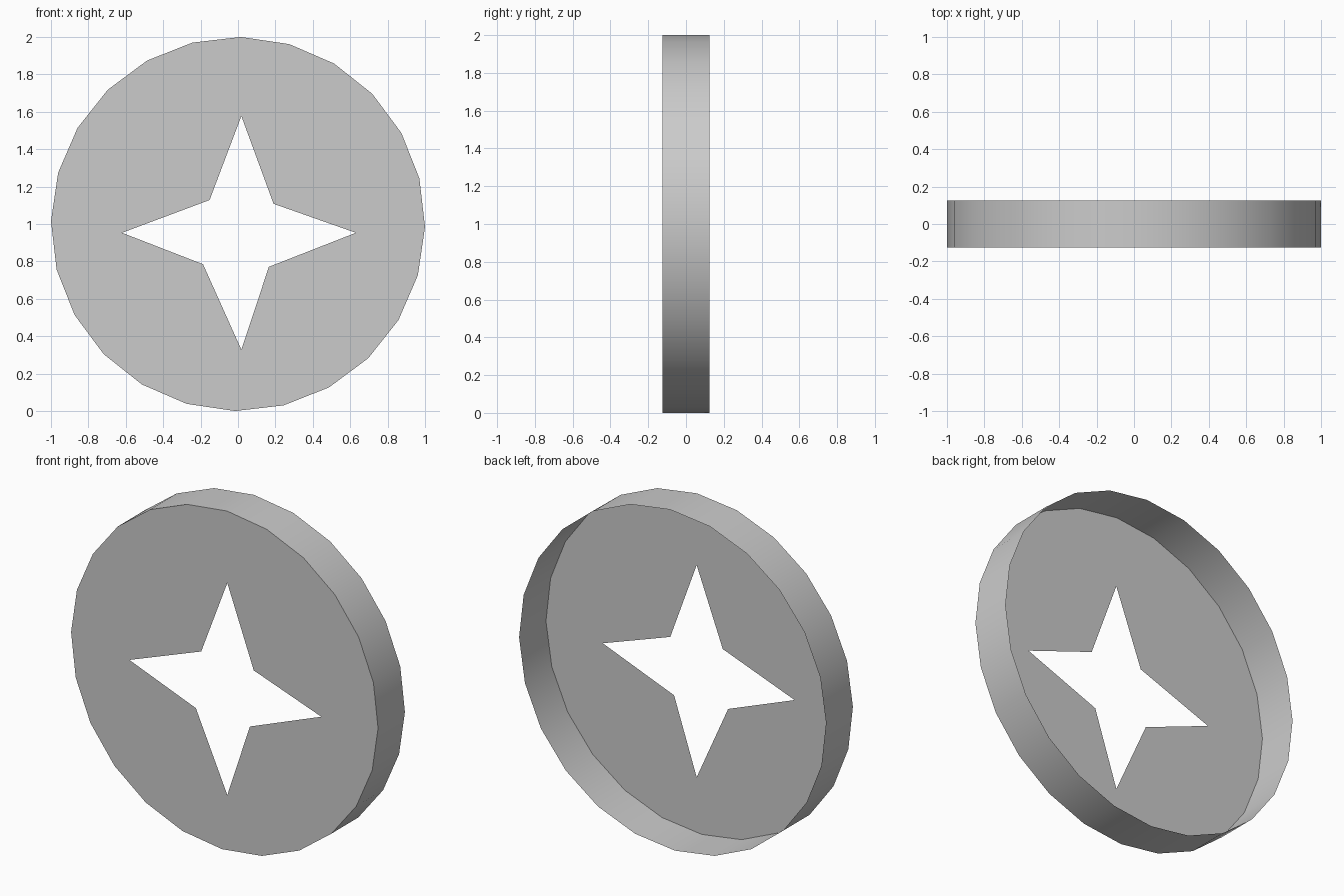
import bpy, bmesh
from math import sin, cos, radians

if "Cube" in bpy.data.objects:
    bpy.data.objects.remove(bpy.data.objects["Cube"])

SIDES, THICK, TILT = 24, 0.25, radians(0.9)

# Outer rim and four-pointed opening, both clockwise from the top (x, z)
rim = [(sin(radians(15 * i) + TILT), 1 + cos(radians(15 * i) + TILT)) for i in range(SIDES)]
star = [(0.018, 1.577), (0.19, 1.108), (0.63, 0.953), (0.165, 0.771),
        (0.018, 0.328), (-0.187, 0.785), (-0.62, 0.953), (-0.152, 1.128)]

bm = bmesh.new()


def ring(points, y):
    return [bm.verts.new((x, y, z)) for x, z in points]


front = ring(rim, -THICK / 2)
back = ring(rim, THICK / 2)
inner = ring(star, -THICK / 2)

# Front plate around the star opening, one sector per star edge (the back is open)
for k in range(8):
    loop = [inner[k]] + [front[(3 * k + j) % SIDES] for j in range(4)] + [inner[(k + 1) % 8]]
    bm.faces.new(loop[::-1])

# Outer edge band
for i in range(SIDES):
    j = (i + 1) % SIDES
    bm.faces.new((front[i], front[j], back[j], back[i]))

mesh = bpy.data.meshes.new("star_disc")
bm.to_mesh(mesh)
bm.free()
disc = bpy.data.objects.new("star_disc", mesh)
bpy.context.collection.objects.link(disc)

# Darker grey
grey = bpy.data.materials.new("grey")
grey.diffuse_color = (0.51, 0.51, 0.51, 1)
grey.use_nodes = True
grey.node_tree.nodes["Principled BSDF"].inputs["Base Color"].default_value = grey.diffuse_color
mesh.materials.append(grey)

# Smooth band, crisp plate edge
bpy.context.view_layer.objects.active = disc
disc.select_set(True)
bpy.ops.object.shade_smooth_by_angle(angle=radians(30))
